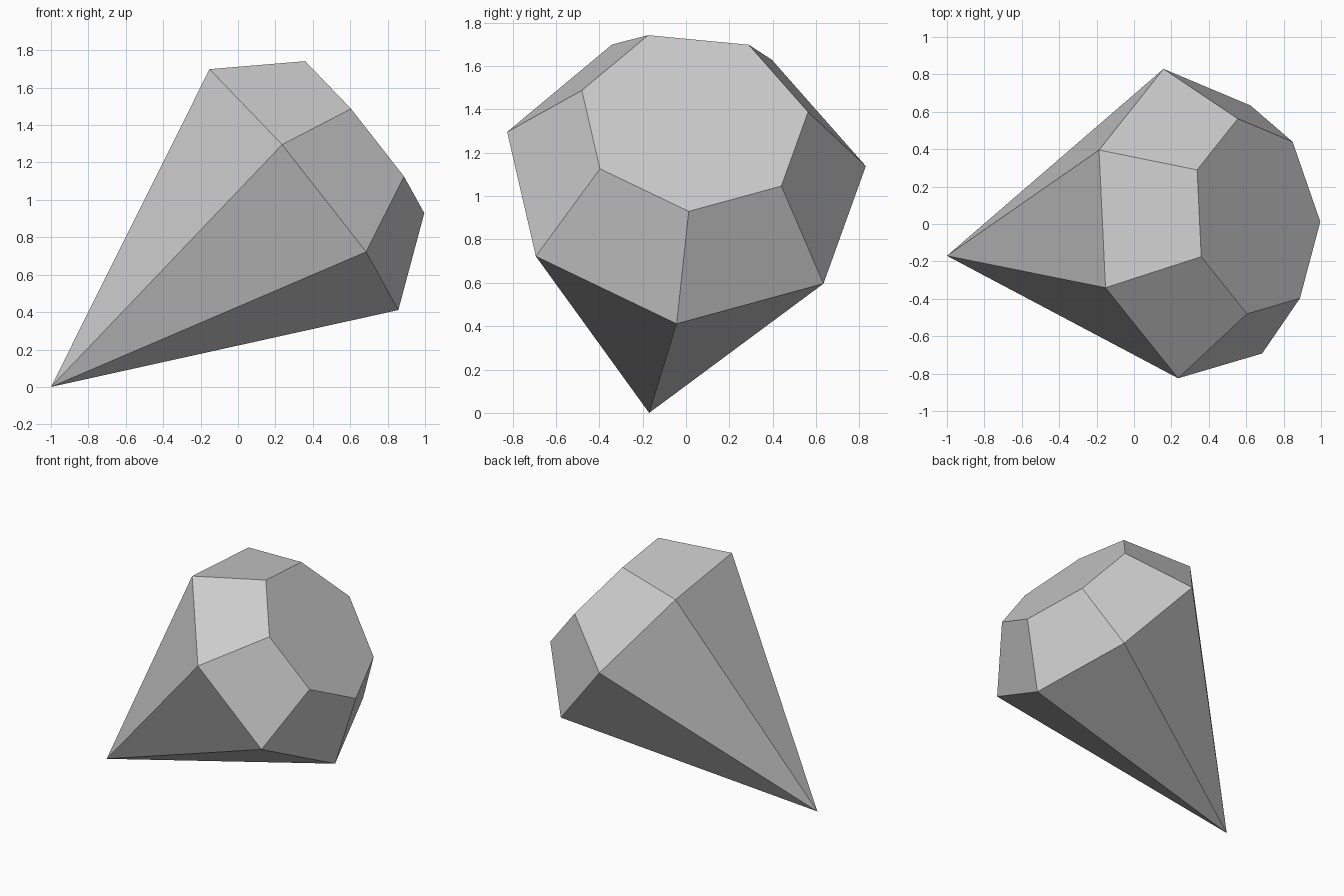
import bpy, bmesh, math
from mathutils import Vector

cube = bpy.data.objects.get("Cube")
if cube:
    bpy.data.objects.remove(cube, do_unlink=True)

SIDES = 7
tip = Vector((-1.0, -0.17, 0.0))
girdle_centre = Vector((0.317, -0.006, 1.07))
GIRDLE_RADIUS, TABLE_RADIUS, CROWN_HEIGHT = 0.853, 0.538, 0.438

# Tilted frame: axis from tip to table, u towards the first corner
axis = (girdle_centre - tip).normalized()
u = Vector((-0.467, -0.334, 0.63))
u = (u - axis * u.dot(axis)).normalized()
v = axis.cross(u)

# Plain grey material
grey = bpy.data.materials.new("stone_grey")
grey.use_nodes = True
colour = (0.6, 0.6, 0.6, 1.0)
grey.diffuse_color = colour
grey.node_tree.nodes["Principled BSDF"].inputs["Base Color"].default_value = colour

bm = bmesh.new()


def ring(centre, radius):
    corners = []
    for i in range(SIDES):
        a = math.tau * i / SIDES
        corners.append(bm.verts.new(centre + radius * (u * math.cos(a) + v * math.sin(a))))
    return corners


# Pavilion point, girdle and flat table
point = bm.verts.new(tip)
girdle = ring(girdle_centre, GIRDLE_RADIUS)
table = ring(girdle_centre + axis * CROWN_HEIGHT, TABLE_RADIUS)
for i in range(SIDES):
    j = (i + 1) % SIDES
    bm.faces.new((point, girdle[j], girdle[i]))
    bm.faces.new((girdle[i], girdle[j], table[j], table[i]))
bm.faces.new(table)
bmesh.ops.recalc_face_normals(bm, faces=bm.faces)

mesh = bpy.data.meshes.new("cut_gem")
bm.to_mesh(mesh)
bm.free()
mesh.materials.append(grey)
gem = bpy.data.objects.new("cut_gem", mesh)
bpy.context.collection.objects.link(gem)
